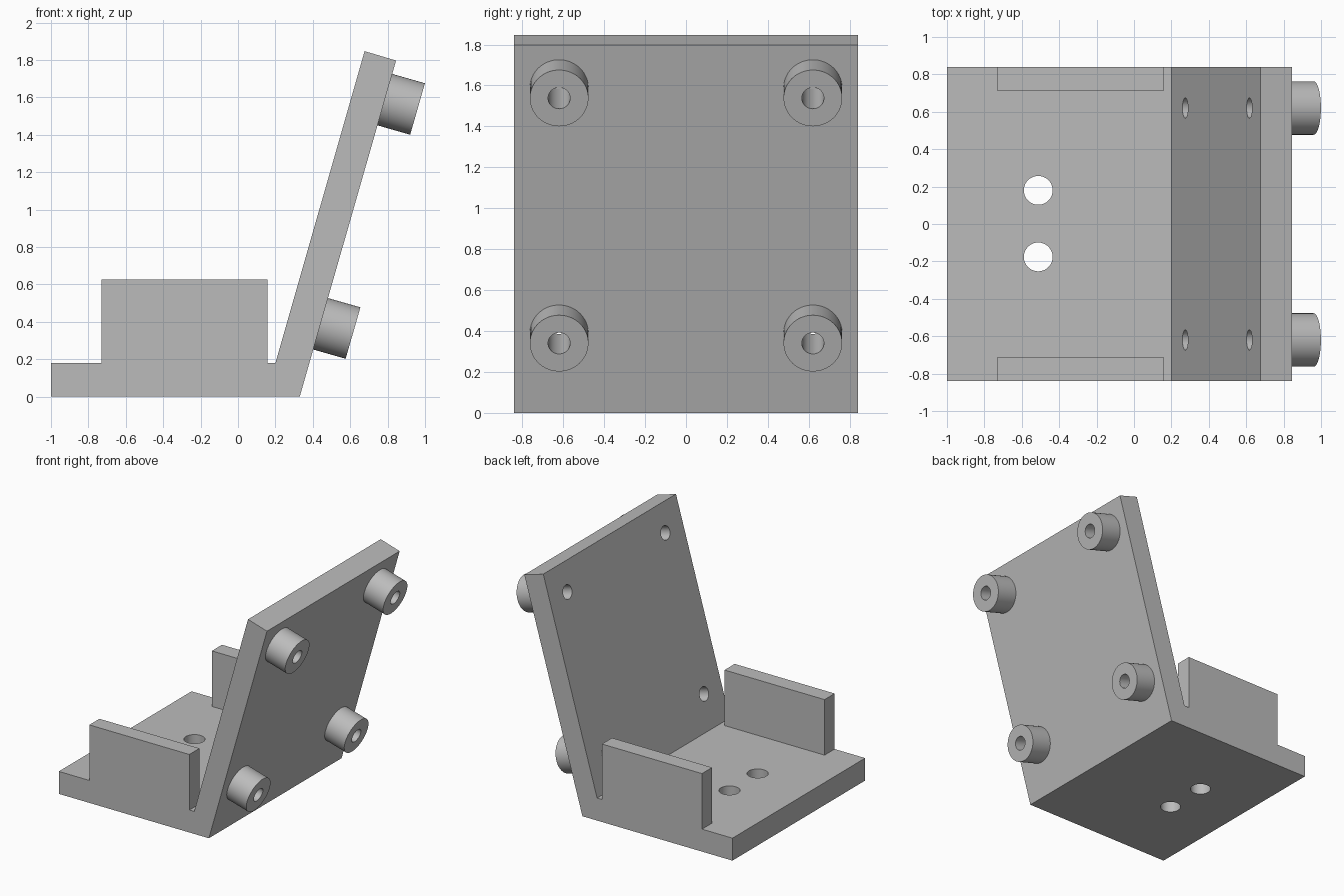
import bpy
from mathutils import Vector

if "Cube" in bpy.data.objects:
    bpy.data.objects.remove(bpy.data.objects["Cube"])

GREY = (0.5, 0.5, 0.5, 1)
mat = bpy.data.materials.new("plain grey")
mat.use_nodes = True
mat.diffuse_color = GREY
mat.node_tree.nodes["Principled BSDF"].inputs["Base Color"].default_value = GREY

HALF_WIDTH = 0.84


def extrude_profile(name, points, y0, y1):
    """Prism from an x-z outline, running along y."""
    n = len(points)
    verts = [(x, y, z) for y in (y0, y1) for x, z in points]
    faces = [list(range(n)), list(range(2 * n - 1, n - 1, -1))]
    faces += [(i, i + n, (i + 1) % n + n, (i + 1) % n) for i in range(n)]
    mesh = bpy.data.meshes.new(name)
    mesh.from_pydata(verts, [], faces)
    mesh.materials.append(mat)
    obj = bpy.data.objects.new(name, mesh)
    bpy.context.collection.objects.link(obj)
    return obj


def rod(name, start, end, radius):
    """Cylinder between two points."""
    start, end = Vector(start), Vector(end)
    axis = end - start
    bpy.ops.mesh.primitive_cylinder_add(
        vertices=64, radius=radius, depth=axis.length, location=(start + end) / 2,
        rotation=axis.to_track_quat("Z", "Y").to_euler())
    obj = bpy.context.object
    obj.name = name
    obj.data.materials.append(mat)
    return obj


def combine(target, tool, operation):
    """Apply a boolean and discard the tool."""
    mod = target.modifiers.new(operation.lower(), "BOOLEAN")
    mod.operation = operation
    mod.solver = "EXACT"
    mod.object = tool
    bpy.context.view_layer.objects.active = target
    bpy.ops.object.modifier_apply(modifier=mod.name)
    bpy.data.objects.remove(tool)


# Floor and leaning back plate share one outline
bracket = extrude_profile("angled_bracket", [
    (-1, 0), (0.33, 0), (0.845, 1.797), (0.677, 1.847), (0.2, 0.18), (-1, 0.18)],
    -HALF_WIDTH, HALF_WIDTH)

# Side walls standing on the floor
wall_outline = [(-0.73, 0.08), (0.157, 0.08), (0.157, 0.625), (-0.73, 0.625)]
for y0, y1 in ((-HALF_WIDTH, -0.712), (0.712, HALF_WIDTH)):
    combine(bracket, extrude_profile("side_wall", wall_outline, y0, y1), "UNION")

# Standoffs square to the plate, each bored right through
normal = Vector((1.797, 0, -0.515)).normalized()
tips = [Vector((x, side * 0.62, z))
        for x, z in ((0.96, 1.538), (0.615, 0.34)) for side in (-1, 1)]
for tip in tips:
    combine(bracket, rod("standoff", tip - normal * 0.25, tip, 0.143), "UNION")
for tip in tips:
    combine(bracket, rod("bore", tip - normal * 0.5, tip + normal * 0.1, 0.054),
            "DIFFERENCE")

# Two mounting holes in the floor
for y in (-0.176, 0.18):
    combine(bracket, rod("floor_hole", (-0.512, y, -0.1), (-0.512, y, 0.3), 0.077),
            "DIFFERENCE")

# Smooth round walls, crisp edges
bpy.ops.object.select_all(action="DESELECT")
bracket.select_set(True)
bpy.context.view_layer.objects.active = bracket
bpy.ops.object.mode_set(mode="EDIT")
bpy.ops.mesh.select_all(action="SELECT")
bpy.ops.mesh.normals_make_consistent(inside=False)
bpy.ops.object.mode_set(mode="OBJECT")
bpy.ops.object.shade_smooth_by_angle(angle=0.5)
